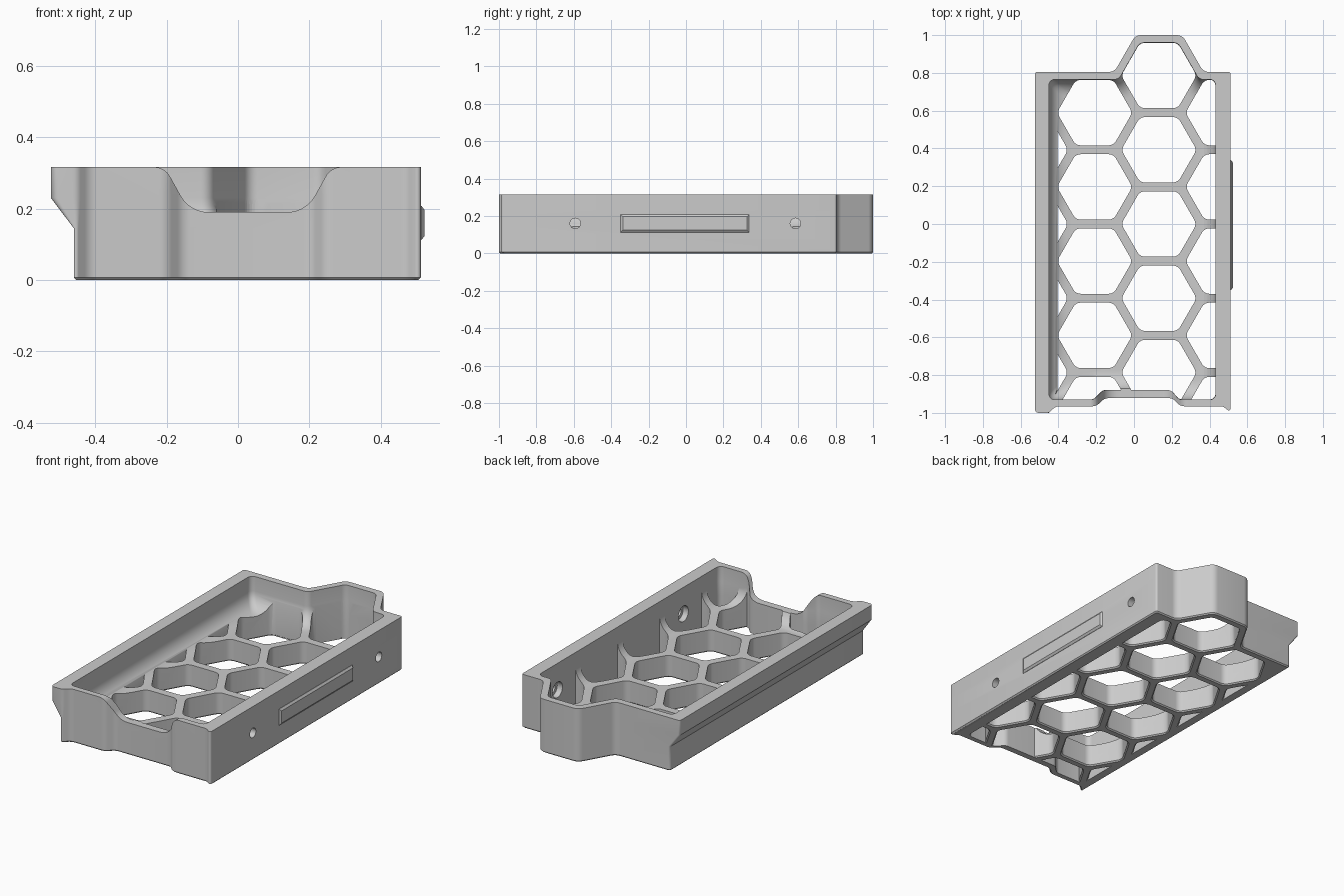
import bpy, bmesh, math
from mathutils import Vector

if "Cube" in bpy.data.objects:
    bpy.data.objects.remove(bpy.data.objects["Cube"])

H = 0.316                      # tray height
grey = bpy.data.materials.new("plain_grey")
grey.diffuse_color = (0.6, 0.6, 0.6, 1)
grey.use_nodes = True
grey.node_tree.nodes["Principled BSDF"].inputs["Base Color"].default_value = grey.diffuse_color


def rounded(pts, seg=5):
    """Fillet each corner (x, y, radius) of a polygon."""
    out, n = [], len(pts)
    for i, (x, y, r) in enumerate(pts):
        p = Vector((x, y))
        a = Vector(pts[i - 1][:2]) - p
        b = Vector(pts[(i + 1) % n][:2]) - p
        half = a.angle(b) / 2
        t = min(r / math.tan(half), 0.45 * a.length, 0.45 * b.length)
        r = t * math.tan(half)
        a.normalize()
        b.normalize()
        c = p + (a + b).normalized() * (r / math.sin(half))
        s, e = p + a * t - c, p + b * t - c
        turn = s.angle_signed(e)
        for k in range(seg + 1):
            ang = -turn * k / seg
            out.append((c.x + s.x * math.cos(ang) - s.y * math.sin(ang),
                        c.y + s.x * math.sin(ang) + s.y * math.cos(ang)))
    return out


def inset(pts, d):
    """Move every edge of a counter-clockwise polygon inwards by d."""
    out, n = [], len(pts)
    for i, (x, y, r) in enumerate(pts):
        p = Vector((x, y))
        u = (p - Vector(pts[i - 1][:2])).normalized()
        v = (Vector(pts[(i + 1) % n][:2]) - p).normalized()
        n1, n2 = Vector((-u.y, u.x)), Vector((-v.y, v.x))
        q = p + (n1 + n2) * (d / (1 + n1.dot(n2)))
        out.append((q.x, q.y, r))
    return out


def clamp(pts, left):
    return [(max(x, left), y, r) for x, y, r in pts]


def add_loft(bm, loops):
    rings = [[bm.verts.new(p) for p in loop] for loop in loops]
    n = len(rings[0])
    for lo, hi in zip(rings, rings[1:]):
        for i in range(n):
            bm.faces.new((lo[i], lo[(i + 1) % n], hi[(i + 1) % n], hi[i]))
    bm.faces.new(rings[0][::-1])
    bm.faces.new(rings[-1])


def make(name, lofts):
    bm = bmesh.new()
    for loops in lofts:
        add_loft(bm, loops)
    bmesh.ops.recalc_face_normals(bm, faces=bm.faces)
    me = bpy.data.meshes.new(name)
    bm.to_mesh(me)
    bm.free()
    me.materials.append(grey)
    ob = bpy.data.objects.new(name, me)
    bpy.context.collection.objects.link(ob)
    return ob


def at_z(pts, z):
    return [(x, y, z) for x, y in rounded(pts)]


def boolean(ob, cutter, op):
    bpy.context.view_layer.objects.active = ob
    m = ob.modifiers.new("cut", 'BOOLEAN')
    m.operation, m.object, m.solver = op, cutter, 'EXACT'
    bpy.ops.object.modifier_apply(modifier=m.name)
    bpy.data.objects.remove(cutter)


# Outer plan with a hexagonal bump at the back and a recessed front
outer = [(-.524, -1, .02), (-.45, -1, .03), (-.415, -.965, .05), (-.2, -.965, .05),
         (-.155, -.922, .05), (.205, -.922, .05), (.245, -.965, .05),
         (.47, -.965, .04), (.512, -.997, .01), (.512, .805, .012),
         (.368, .805, .05), (.256, 1, .05), (.008, 1, .05),
         (-.104, .805, .05), (-.524, .805, .012)]
inner = [(-.45, -.93, .03), (-.215, -.93, .04), (-.165, -.88, .04), (.195, -.88, .04),
         (.24, -.93, .04), (.432, -.93, .03), (.432, .765, .03),
         (.345, .765, .04), (.233, .96, .04), (.031, .96, .04),
         (-.081, .765, .04), (-.45, .765, .03)]

# Body with a chamfered foot and the overhang along the left side
low = clamp(outer, -.46)
tray = make("tray", [[at_z(inset(low, .007), 0), at_z(low, .007), at_z(low, .145),
                      at_z(outer, .23), at_z(outer, H)]])

# Cavity with a wide fillet down to the floor grid
R, FLOOR = .10, .13
loops = []
for k in range(9):
    a = math.pi / 2 * (1 - k / 8)
    loops.append(at_z(inset(inner, R * (1 - math.cos(a))), FLOOR + R - R * math.sin(a)))
loops.append(at_z(inner, H + .1))
boolean(tray, make("cavity_cutter", [loops]), 'DIFFERENCE')

# Hexagonal openings, kept inside the side walls
PITCH, CX = .393, .132
cells = []
for col in (-2, -1, 0, 1):
    for row in range(-3, 3):
        y = row * PITCH + (PITCH / 2 if col % 2 else 0)
        if col == -2 and abs(row) > 2 or col == -2 and row == 2:
            continue
        if y < -1.05 or y > .8:
            continue
        x = CX + col * PITCH * math.sqrt(3) / 2

        def hexagon(ap, z):
            rad = ap * 2 / math.sqrt(3)
            return at_z([(x + rad * math.cos(k * math.pi / 3),
                          y + rad * math.sin(k * math.pi / 3), .045) for k in range(6)], z)
        cells.append([hexagon(.183, -.003), hexagon(.173, .007), hexagon(.173, .26)])
cutter = make("cell_cutter", cells)
core = inset(inner, .001)
boolean(cutter, make("core", [[at_z(clamp(core, -.405), -.05), at_z(clamp(core, -.405), .145),
                               at_z(core, .23), at_z(core, .28)]]), 'INTERSECT')
boolean(tray, cutter, 'DIFFERENCE')

# Scooped front opening
scoop = rounded([(-.32, .42, .01), (-.32, H + .0003, .01), (-.205, H + .0003, .05),
                 (-.135, .19, .09), (.19, .19, .09), (.26, H + .0003, .05),
                 (.37, H + .0003, .01), (.37, .42, .01)], 8)
boolean(tray, make("scoop_cutter", [[[(x, y, z) for x, z in scoop] for y in (-1.1, -.8)]]),
        'DIFFERENCE')


# Screw holes in the right wall, with a wider recess inside
def disc(x, y, r):
    return [(x, y + r * math.cos(k * math.pi / 12), .16 + r * math.sin(k * math.pi / 12))
            for k in range(24)]


for y in (-.592, .585):
    boolean(tray, make("hole_cutter", [[disc(.33, y, .046), disc(.465, y, .046),
                                        disc(.466, y, .028), disc(.6, y, .028)]]),
            'DIFFERENCE')


# Raised side rail with chamfered edges
def rail_loop(x, d):
    return [(x, -.35 + d, .112 + d), (x, .338 - d, .112 + d),
            (x, .338 - d, .208 - d), (x, -.35 + d, .208 - d)]


rail = make("side_rail", [[rail_loop(.50, 0), rail_loop(.514, 0), rail_loop(.523, .012)]])

bpy.ops.object.select_all(action='DESELECT')
tray.select_set(True)
bpy.context.view_layer.objects.active = tray
bpy.ops.object.shade_smooth_by_angle(angle=math.radians(30))
